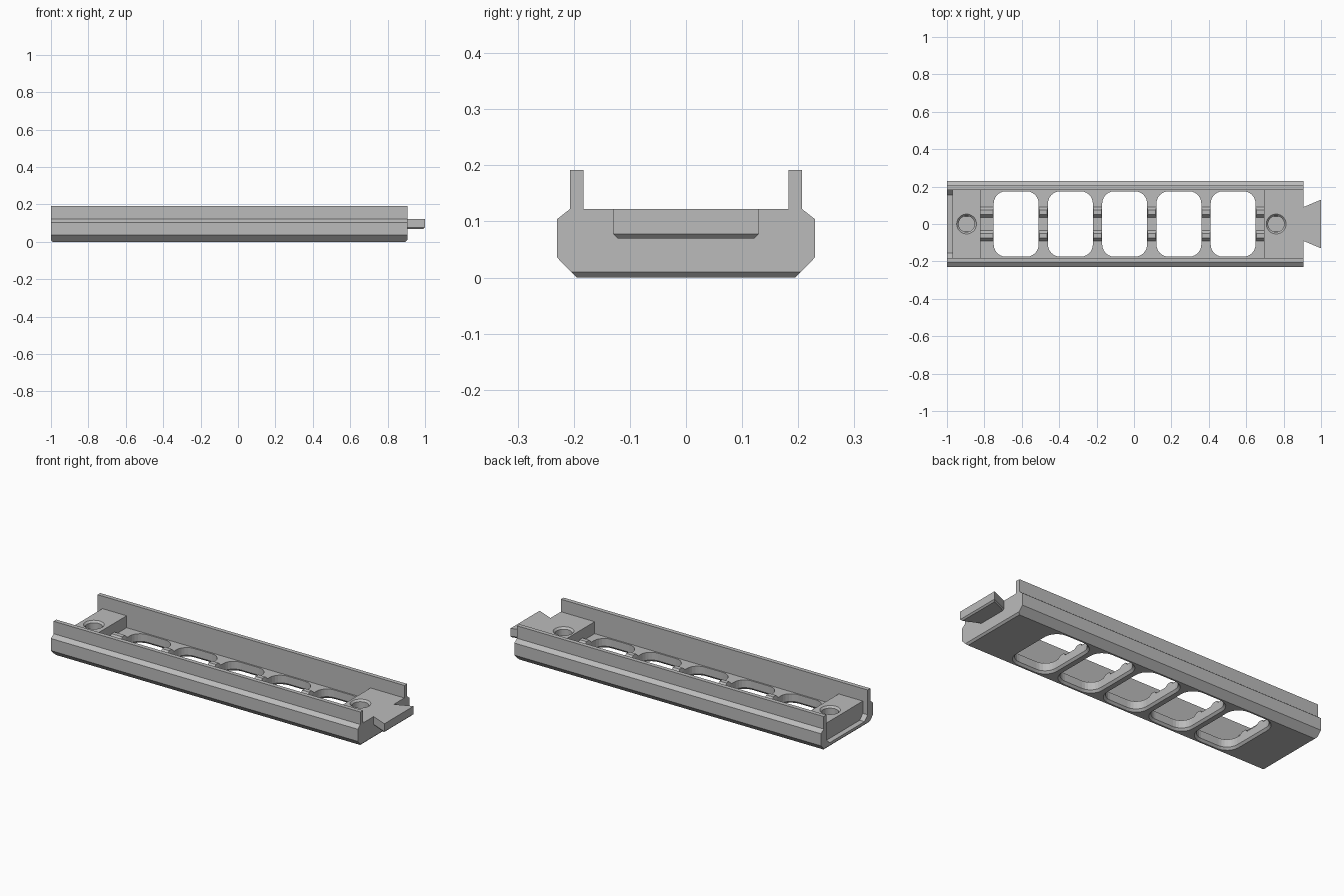
import bpy, bmesh, math

cube = bpy.data.objects.get("Cube")
if cube:
    bpy.data.objects.remove(cube)

grey = bpy.data.materials.new("plain grey")
grey.use_nodes = True
grey.diffuse_color = (0.5, 0.5, 0.5, 1)
grey.node_tree.nodes["Principled BSDF"].inputs["Base Color"].default_value = (0.5, 0.5, 0.5, 1)


def loft(name, rings, bevel_test=None, bevel=0.01):
    """Closed solid through rings that have equal point counts."""
    bm = bmesh.new()
    loops = [[bm.verts.new(p) for p in ring] for ring in rings]
    for a, b in zip(loops, loops[1:]):
        for i in range(len(a)):
            j = (i + 1) % len(a)
            bm.faces.new((a[i], a[j], b[j], b[i]))
    bm.faces.new(loops[0])
    bm.faces.new(loops[-1])
    bmesh.ops.recalc_face_normals(bm, faces=bm.faces)
    if bevel_test:
        edges = [e for e in bm.edges if bevel_test(*[v.co for v in e.verts])]
        bmesh.ops.bevel(bm, geom=edges, offset=bevel, segments=1, affect='EDGES')
    mesh = bpy.data.meshes.new(name)
    bm.to_mesh(mesh)
    bm.free()
    mesh.materials.append(grey)
    ob = bpy.data.objects.new(name, mesh)
    bpy.context.collection.objects.link(ob)
    return ob


def bar(name, profile, x0, x1, **kw):
    """Extrude a y-z profile along x."""
    return loft(name, [[(x, y, z) for y, z in profile] for x in (x0, x1)], **kw)


def mirrored(half):
    return half + [(-y, z) for y, z in reversed(half)]


def rounded(cx, hx, hy, r, z, steps=6):
    """Rounded rectangle ring at height z."""
    pts = []
    for q, (sx, sy) in enumerate([(1, 1), (-1, 1), (-1, -1), (1, -1)]):
        for k in range(steps + 1):
            a = math.pi / 2 * (q + k / steps)
            pts.append((cx + sx * (hx - r) + r * math.cos(a),
                        sy * (hy - r) + r * math.sin(a), z))
    return pts


def circle(cx, r, z, n=40):
    return [(cx + r * math.cos(math.tau * k / n), r * math.sin(math.tau * k / n), z)
            for k in range(n)]


def cut(ob, cutter):
    mod = ob.modifiers.new("cut", 'BOOLEAN')
    mod.object = cutter
    mod.operation = 'DIFFERENCE'
    mod.solver = 'EXACT'
    cutter.hide_render = True
    cutter.hide_viewport = True
    cutter.display_type = 'WIRE'


FLOOR, DECK, END = 0.055, 0.122, 0.905

# Channel with chamfered sides, thin rails and two low ribs on its floor
section = mirrored([(0.195, 0), (0.23, 0.036), (0.23, 0.104), (0.207, DECK),
                    (0.207, 0.192), (0.183, 0.192), (0.183, FLOOR), (0.09, FLOOR),
                    (0.075, 0.072), (0.05, 0.072), (0.035, FLOOR)])
channel = bar("channel", section, -1, END,
              bevel_test=lambda a, b: a.z < 0.001 and b.z < 0.001 and abs(a.x - b.x) < 0.001)

# Row of rounded windows, flared at the bottom and the top
for i in range(5):
    cx = -0.63 + i * 0.29
    rings = [rounded(cx, 0.12 + g, 0.175 + g, 0.065 + g, z)
             for z, g in ((-0.005, 0.015), (0.012, 0), (FLOOR, 0), (0.085, 0.007))]
    cut(channel, loft("window_cutter", rings))

# Shallow socket at the right end
socket = mirrored([(0.155, 0.025), (0.183, 0.053), (0.183, 0.3)])
cut(channel, bar("socket_cutter", socket, -1.05, -0.97))

# End blocks with countersunk blind holes
for name, x0, x1, hole in (("right_end_block", -0.97, -0.82, -0.895),
                           ("left_end_block", 0.695, END, 0.76)):
    block = bar(name, mirrored([(0.184, 0.045), (0.184, DECK)]), x0, x1)
    cut(block, loft("hole_cutter", [circle(hole, 0.043, 0.06), circle(hole, 0.043, 0.112),
                                    circle(hole, 0.056, 0.125)]))

# Dovetail tongue, narrower at its root, with a chamfered underside
rings = []
for z, g in ((0.07, 0.008), (0.078, 0), (DECK, 0)):
    rings.append([(END - 0.005, 0.088 - g, z), (1 - g, 0.13 - g, z),
                  (1 - g, -0.13 + g, z), (END - 0.005, -0.088 + g, z)])
loft("dovetail_tongue", rings)
